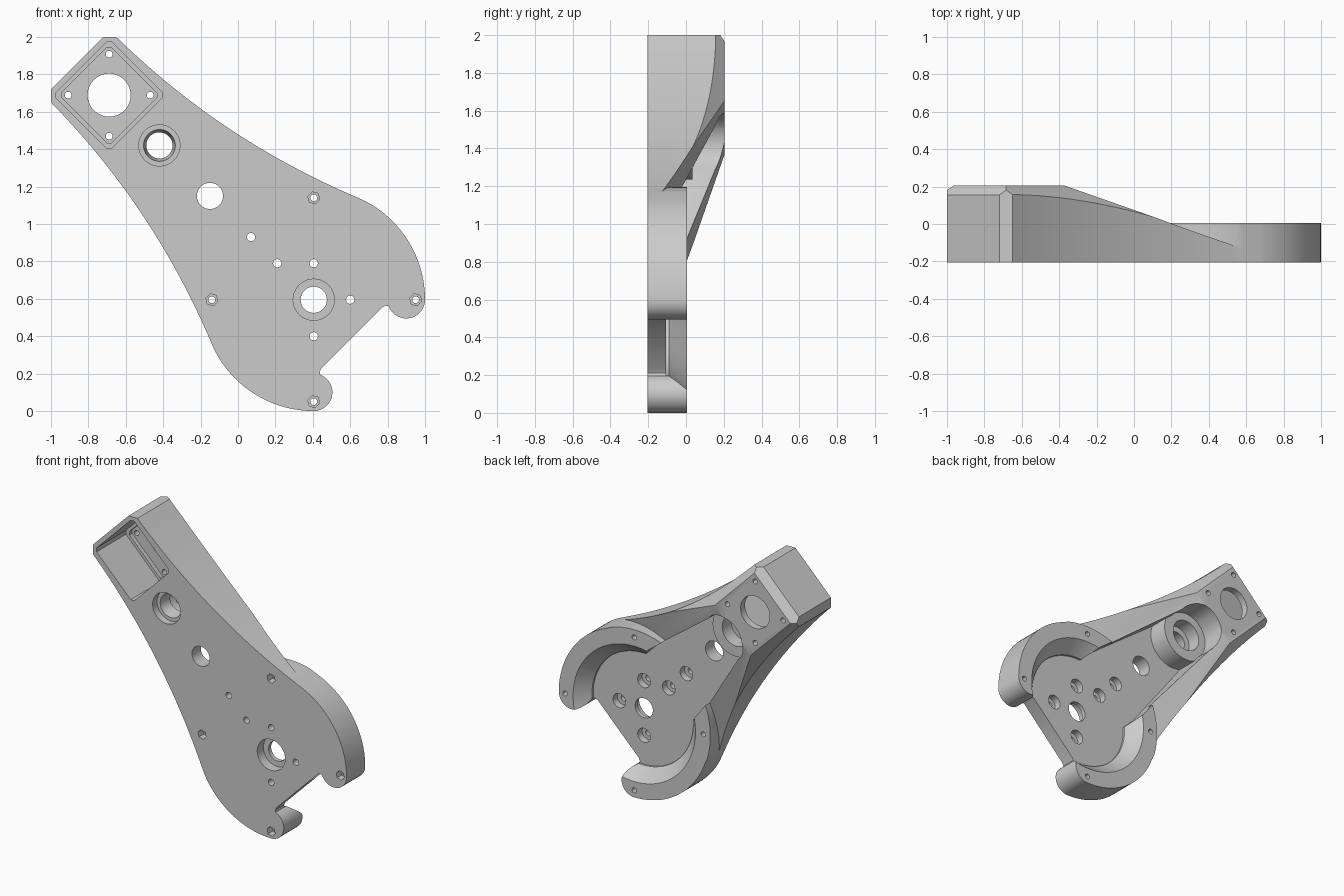
import bpy, bmesh
from math import sin, cos, pi, sqrt, radians

if "Cube" in bpy.data.objects:
    bpy.data.objects.remove(bpy.data.objects["Cube"], do_unlink=True)

R2 = sqrt(2)
HUB_X, HUB_Z, HUB_R = 0.405, 0.595, 0.595
FRONT, FLOOR, RIM, BACK = -0.2, -0.1, 0.01, 0.21
MOTOR_U, BEARING_U, END_U = 1.547, 1.167, 1.789


def place(u, v, y):
    """u runs from the hub up the arm, v across it, y is depth."""
    return (HUB_X + (v - u) / R2, y - 0.005, HUB_Z + (u + v) / R2)


def to_uv(x, z):
    x, z = x - HUB_X, z - HUB_Z
    return ((z - x) / R2, (x + z) / R2)


def arc_points(x, z, r, angles):
    return [to_uv(x + r * cos(radians(a)), z + r * sin(radians(a))) for a in angles]


def loft(name, rings):
    """Closed solid through equal-sized rings of (u, v, y) points."""
    bm = bmesh.new()
    loops = [[bm.verts.new(place(*p)) for p in ring] for ring in rings]
    n = len(loops[0])
    bm.faces.new(loops[0])
    bm.faces.new(loops[-1])
    for a, b in zip(loops, loops[1:]):
        for i in range(n):
            j = (i + 1) % n
            bm.faces.new((a[i], a[j], b[j], b[i]))
    bmesh.ops.recalc_face_normals(bm, faces=bm.faces)
    mesh = bpy.data.meshes.new(name)
    bm.to_mesh(mesh)
    bm.free()
    obj = bpy.data.objects.new(name, mesh)
    bpy.context.collection.objects.link(obj)
    return obj


def turned(name, u, v, profile, sides=48):
    """Turned solid along y from (radius, y) pairs."""
    ang = [2 * pi * (i + 0.5) / sides for i in range(sides)]
    return loft(name, [[(u + r * cos(a), v + r * sin(a), y) for a in ang]
                       for r, y in profile])


def combine(target, tool, operation='DIFFERENCE'):
    mod = target.modifiers.new("combine", 'BOOLEAN')
    mod.operation, mod.solver, mod.object = operation, 'EXACT', tool
    bpy.context.view_layer.objects.active = target
    bpy.ops.object.modifier_apply(modifier=mod.name)
    bpy.data.objects.remove(tool, do_unlink=True)


# Half outline: notch edge, hook, hub arc, flared arm side, clipped corner
half = [to_uv(0.772, 0.555), to_uv(0.79, 0.563), to_uv(0.805, 0.56)]
half += arc_points(0.9, HUB_Z, 0.1, range(212, 360, 10))
half += arc_points(HUB_X, HUB_Z, HUB_R, range(0, 66, 3))
start, ctrl, end = (0.213, 0.555), (0.95, 0.255), (END_U - 0.05, 0.2475)
for i in range(1, 25):
    t = i / 24
    half.append(tuple((1 - t) ** 2 * a + 2 * t * (1 - t) * b + t * t * c
                      for a, b, c in zip(start, ctrl, end)))
half.append((END_U, 0.198))
outline = half + [(u, -v) for u, v in reversed(half)]
arm = loft("mounting_arm", [[(u, v, y) for u, v in outline] for y in (FRONT, 0.5)])

# Back envelope: flat top, long slope, end chamfer and side chamfers, plus the hub rim
low = 1.2


def rectangle(u0, u1, v, y):
    return [(u0, -v, y), (u1, -v, y), (u1, v, y), (u0, v, y)]


envelope = loft("back_envelope", [
    rectangle(1.297 - low / 0.33, END_U - 0.05 + low, 0.2 + low, BACK - low),
    rectangle(1.297, END_U - 0.05, 0.2, BACK)])
combine(envelope, turned("rim_envelope", 0, 0, [(0.6, -1.5), (0.6, RIM)], 120), 'UNION')
combine(arm, envelope, 'INTERSECT')

# Hub recess with flared wall
combine(arm, turned("hub_recess", 0, 0,
                    [(0.4, FLOOR), (0.4, -0.085), (0.5, 0.03), (0.5, 0.6)], 96))

# Round-ended channel along the arm, leaving the bearing housing standing in it
side = [(0, 0.265), (0.42, 0.265)]
side += [(BEARING_U + 0.165 * cos(radians(a)), 0.165 * sin(radians(a)))
         for a in range(98, 0, -7)]
path = side + [(u, -v) for u, v in reversed(side)]
channel = loft("channel", [[(u, v, y) for u, v in path] for y in (FLOOR, 0.7)])
combine(channel, turned("housing_keep", BEARING_U, 0, [(0.19, -0.5), (0.185, 0.04)], 64))
combine(arm, channel)

# Bearing bore, hub bore and shaft hole
combine(arm, turned("bearing_bore", BEARING_U, 0,
                    [(0.11, -0.4), (0.11, -0.15), (0.085, -0.15), (0.07, -0.06),
                     (0.11, -0.06), (0.11, 0.3)]))
combine(arm, turned("hub_bore", 0, 0,
                    [(0.11, -0.4), (0.11, -0.13), (0.07, -0.13), (0.07, 0.2)]))
combine(arm, turned("shaft_hole", 0.785, 0,
                    [(0.07, -0.4), (0.07, 0.3)]))

# Motor pocket open to the front, with its plate holes
corner = [(0.21, -0.19), (0.21, 0.19), (0.19, 0.21), (-0.19, 0.21),
          (-0.21, 0.19), (-0.21, -0.19), (-0.19, -0.21), (0.19, -0.21)]
combine(arm, loft("motor_pocket", [[(MOTOR_U + k * a, k * b, y) for a, b in corner]
                                   for k, y in ((1, -0.25), (1, 0.13),
                                                (0.9, 0.13), (0.9, 0.16))]))
combine(arm, turned("motor_hole", MOTOR_U, 0, [(0.115, 0.1), (0.115, 0.4)]))
for a in (-1, 1):
    for b in (-1, 1):
        combine(arm, turned("motor_screw_hole", MOTOR_U + a * 0.155, b * 0.155,
                            [(0.018, 0.1), (0.018, 0.4)], 20))

# Counterbored floor screw holes
for x, z in ((0.07, 0.93), (0.21, 0.79), (0.405, 0.79), (0.6, 0.595), (0.405, 0.4)):
    combine(arm, turned("floor_screw_hole", *to_uv(x, z),
                        [(0.022, -0.4), (0.022, -0.15), (0.05, -0.15), (0.05, 0.05)], 24))

# Rim screw holes with hexagonal nut seats in the front
for x, z in ((0.405, 0.05), (0.95, 0.595), (0.405, 1.14), (-0.14, 0.595)):
    u, v = to_uv(x, z)
    combine(arm, turned("nut_seat", u, v, [(0.033, -0.4), (0.033, -0.15)], 6))
    combine(arm, turned("rim_screw_hole", u, v, [(0.018, -0.4), (0.018, 0.3)], 20))

# Single grey material
grey = bpy.data.materials.new("plain_grey")
grey.use_nodes = True
colour = (0.6, 0.6, 0.6, 1)
grey.diffuse_color = colour
grey.node_tree.nodes["Principled BSDF"].inputs["Base Color"].default_value = colour
arm.data.materials.clear()
arm.data.materials.append(grey)
for face in arm.data.polygons:
    face.material_index = 0
bpy.ops.object.select_all(action='DESELECT')
arm.select_set(True)
bpy.context.view_layer.objects.active = arm
bpy.ops.object.shade_smooth_by_angle(angle=radians(25))
